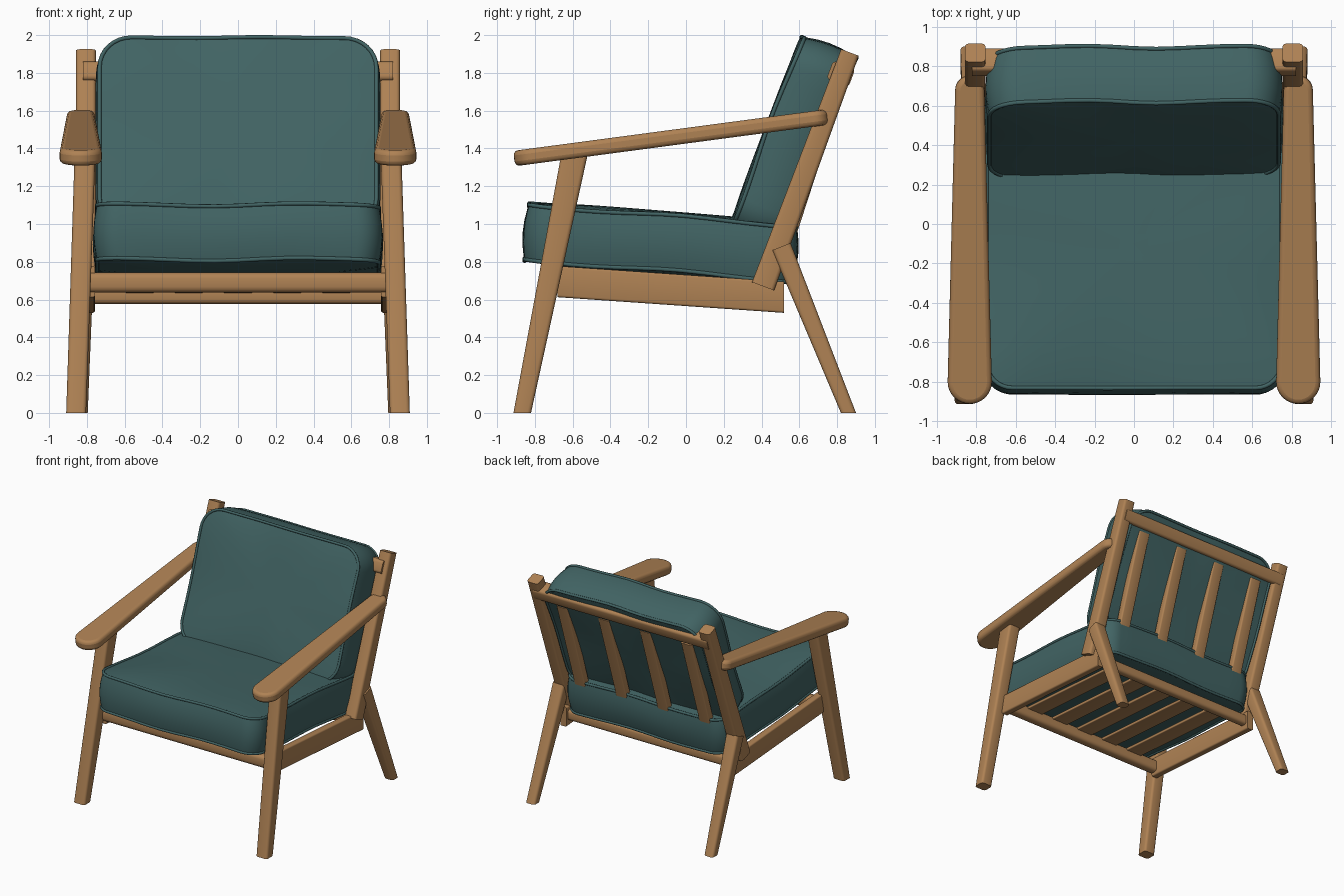
import bpy, bmesh
from math import sin, cos, pi, atan2
from mathutils import Vector, Matrix

if "Cube" in bpy.data.objects:
    bpy.data.objects.remove(bpy.data.objects["Cube"])


def material(name, rgb):
    m = bpy.data.materials.new(name)
    m.use_nodes = True
    m.diffuse_color = (*rgb, 1)
    m.node_tree.nodes["Principled BSDF"].inputs["Base Color"].default_value = (*rgb, 1)
    return m


wood = material("warm wood", (0.43, 0.224, 0.089))
teal = material("teal fabric", (0.053, 0.126, 0.126))


def finish(name, bm, mat, bevel=0.0, matrix=Matrix()):
    bmesh.ops.recalc_face_normals(bm, faces=bm.faces)
    mesh = bpy.data.meshes.new(name)
    bm.to_mesh(mesh)
    bm.free()
    ob = bpy.data.objects.new(name, mesh)
    bpy.context.collection.objects.link(ob)
    ob.matrix_world = matrix
    mesh.materials.append(mat)
    if bevel:
        mod = ob.modifiers.new("soft edges", "BEVEL")
        mod.width, mod.segments, mod.limit_method = bevel, 3, "ANGLE"
    bpy.ops.object.select_all(action="DESELECT")
    ob.select_set(True)
    bpy.context.view_layer.objects.active = ob
    bpy.ops.object.shade_smooth_by_angle(angle=0.7)


def skin(bm, rings):
    """Join successive point rings into a closed solid."""
    loops = [[bm.verts.new(p) for p in ring] for ring in rings]
    for a, b in zip(loops, loops[1:]):
        for i in range(len(a)):
            j = (i + 1) % len(a)
            bm.faces.new((a[i], a[j], b[j], b[i]))
    bm.faces.new(loops[0])
    bm.faces.new(loops[-1])


def beam(name, p0, p1, size0, size1, u=(1, 0, 0), v0=None, v1=None, bevel=0.02):
    """Tapered bar with rounded long edges; u and v span each end cut."""
    p0, p1, u = Vector(p0), Vector(p1), Vector(u)
    square = (p0 - p1).cross(u).normalized()
    if square.y < 0:
        square.negate()
    bm = bmesh.new()
    skin(bm, [[p + u * a * s[0] / 2 + Vector(v or square) * b * s[1] / 2
               for a, b in ((-1, -1), (1, -1), (1, 1), (-1, 1))]
              for p, s, v in ((p0, size0, v0), (p1, size1, v1))])
    bm.verts.ensure_lookup_table()
    ends = set(bm.verts[:4])
    long_edges = [e for e in bm.edges if len(ends & set(e.verts)) == 1]
    bmesh.ops.bevel(bm, geom=long_edges, offset=bevel, segments=3,
                    profile=0.5, affect="EDGES")
    finish(name, bm, wood)


def armrest(name, x):
    """Paddle outline: broad round front, narrower rounded back."""
    front, back, y0, y1 = 0.112, 0.074, -0.72, 0.77
    pts = [(front * cos(t), y0 + front * sin(t))
           for t in (pi + pi * i / 16 for i in range(17))]
    pts += [(back * cos(t), y1 + back * sin(t))
            for t in (pi * i / 12 for i in range(13))]
    bm = bmesh.new()
    skin(bm, [[(px, py, z) for px, py in pts] for z in (-0.041, 0.041)])
    place = Matrix.Translation((x, -0.085, 1.456)) @ Matrix.Rotation(0.132, 4, "X")
    finish(name, bm, wood, 0.025, place)


def outline(hw, hl, r, steps=8):
    """Rounded rectangle with evenly divided sides."""
    corners = []
    for k, (sx, sy) in enumerate(((1, 1), (-1, 1), (-1, -1), (1, -1))):
        corners.append([Vector((sx * (hw - r) + r * cos(t), sy * (hl - r) + r * sin(t)))
                        for t in (pi / 2 * (k + i / steps) for i in range(steps + 1))])
    pts = []
    for k, arc in enumerate(corners):
        nxt = corners[(k + 1) % 4][0]
        pts += arc + [arc[-1].lerp(nxt, i / 10) for i in range(1, 10)]
    return pts


def cushion(name, hw, hl, h, r, top, bottom, flare, matrix):
    """Box cushion with puffed faces and piped seams; flare thickens the far end."""
    base = outline(hw, hl, r)

    def ring(s, z, out=0.0):
        pts = []
        for p in base:
            wave = 0.008 * sin(5 * atan2(p.y, p.x) + 1) * s ** 3
            d = p.normalized() * out
            thicken = flare * p.y * s / hl * min(1, max(0, (h - z) / (2 * h)))
            pts.append((p.x * s + d.x, p.y * s + d.y, z + wave - thicken))
        return pts

    fractions = (0.1, 0.3, 0.5, 0.7, 0.82, 0.91, 0.97)
    rings = [ring(s, -h - bottom * (1 - s ** 4)) for s in fractions]
    rings += [ring(1, h * k, 0.022 * (1 - k * k)) for k in (-1, -0.8, -0.4, 0, 0.4, 0.8, 1)]
    rings += [ring(s, h + top * (1 - s ** 4)) for s in reversed(fractions)]
    bm = bmesh.new()
    skin(bm, rings)
    finish(name, bm, teal, 0, matrix)

    for side, z in (("upper", h), ("lower", -h)):
        curve = bpy.data.curves.new(name + "_piping", "CURVE")
        curve.dimensions, curve.bevel_depth, curve.bevel_resolution = "3D", 0.011, 2
        line = curve.splines.new("POLY")
        line.points.add(len(base) - 1)
        for pt, co in zip(line.points, ring(1, z)):
            pt.co = (*co, 1)
        line.use_cyclic_u = True
        curve.materials.append(teal)
        ob = bpy.data.objects.new(f"{name}_{side}_piping", curve)
        bpy.context.collection.objects.link(ob)
        ob.matrix_world = matrix


# Mirrored frame sides
flat, upright = (0, 1, 0), (0, 0, 1)
for side, s in (("left", 1), ("right", -1)):
    beam(side + "_front_leg", (s * 0.857, -0.867, 0), (s * 0.81, -0.59, 1.37),
         (0.105, 0.093), (0.11, 0.14), v0=flat, v1=flat)
    beam(side + "_rear_leg", (s * 0.838, 0.86, 0), (s * 0.815, 0.505, 0.88),
         (0.085, 0.08), (0.11, 0.105), v0=flat)
    beam(side + "_back_post", (s * 0.805, 0.408, 0.67), (s * 0.805, 0.868, 1.908),
         (0.105, 0.125), (0.105, 0.1))
    beam(side + "_seat_rail", (s * 0.787, -0.68, 0.695), (s * 0.787, 0.52, 0.612),
         (0.06, 0.165), (0.06, 0.165), v0=upright, v1=upright, bevel=0.012)
    armrest(side + "_armrest", s * 0.8325)

# Cross rails
beam("front_rail", (-0.79, -0.66, 0.69), (0.79, -0.66, 0.69),
     (0.085, 0.105), (0.085, 0.105), u=flat, v0=upright, v1=upright, bevel=0.03)
beam("rear_rail", (-0.79, 0.47, 0.622), (0.79, 0.47, 0.622),
     (0.07, 0.09), (0.07, 0.09), u=flat, v0=upright, v1=upright, bevel=0.025)
lean, rise = (0, 0.936, -0.353), (0, 0.353, 0.936)
beam("top_rail", (-0.82, 0.82, 1.795), (0.82, 0.82, 1.795),
     (0.125, 0.105), (0.125, 0.105), u=lean, v0=rise, v1=rise, bevel=0.022)

# Back slats sink into the cushion towards the top
for i in range(4):
    x = -0.585 + 0.39 * i
    beam(f"back_slat_{i + 1}", (x, 0.487, 0.74), (x, 0.806, 1.72),
         (0.105, 0.06), (0.105, 0.06), bevel=0.012)

# Seat slats run front to back
for i in range(5):
    x = -0.52 + 0.26 * i
    beam(f"seat_slat_{i + 1}", (x, -0.67, 0.728), (x, 0.48, 0.643),
         (0.15, 0.024), (0.15, 0.024), v0=upright, v1=upright, bevel=0.006)

# Cushions
cushion("seat_cushion", 0.747, 0.71, 0.145, 0.13, 0.026, 0.028, 0,
        Matrix.Translation((0, -0.135, 0.9)) @ Matrix.Rotation(-0.08, 4, "X"))
cushion("back_cushion", 0.733, 0.537, 0.135, 0.17, 0.022, 0.008, 0.025,
        Matrix.Translation((0, 0.556, 1.437)) @ Matrix.Rotation(1.21, 4, "X"))
